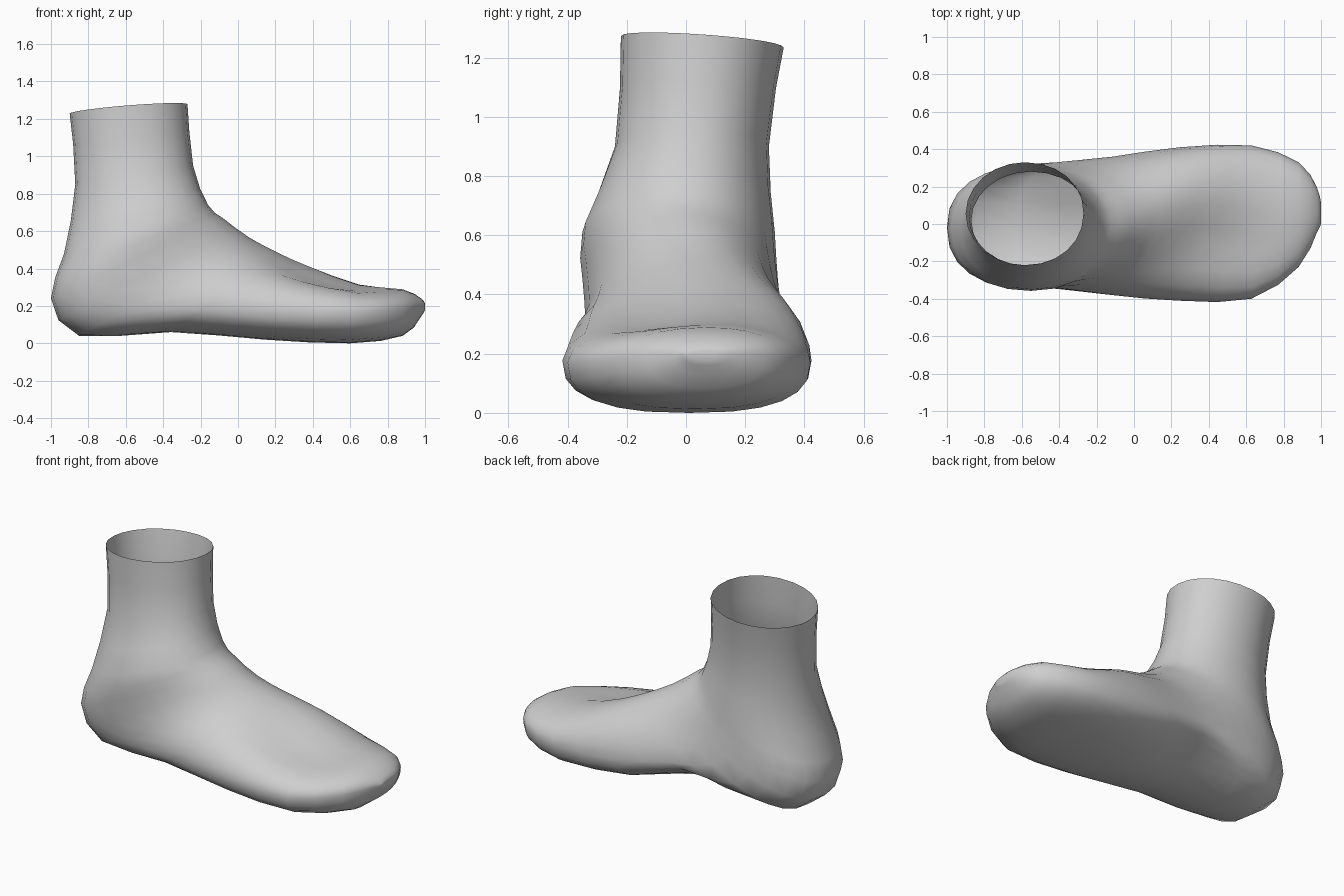
import bpy, bmesh
from math import sin, cos, exp, pi, copysign

cube = bpy.data.objects.get("Cube")
if cube:
    bpy.data.objects.remove(cube, do_unlink=True)

SIDES = 24

# Key sections from the ankle opening, round the heel, out to the toe:
# instep x and z, heel or sole x and z, lowest and highest y
KEYS = [
    (-.27, 1.28, -.9, 1.23, -.22, .33),
    (-.24, .95, -.87, .85, -.24, .28),
    (-.16, .74, -.93, .48, -.35, .3),
    (-.08, .67, -1, .24, -.35, .31),
    (.06, .57, -.85, .04, -.34, .33),
    (.22, .49, -.36, .06, -.38, .36),
    (.38, .42, .14, .02, -.41, .41),
    (.65, .32, .6, 0, -.4, .42),
    (.88, .29, .88, .04, -.23, .33),
    (.98, .24, .97, .13, -.05, .2),
    (1, .21, 1, .18, 0, .11),
]


def bell(value, centre, spread):
    return exp(-((value - centre) / spread) ** 2)


def power(value, squareness):
    """Superellipse term that keeps its sign."""
    return copysign(abs(value) ** (2 / squareness), value)


def halfway(before, start, end, after):
    """Section midway between two keys on a smooth spline."""
    return tuple((9 * (b + c) - a - d) / 16
                 for a, b, c, d in zip(before, start, end, after))


def section(top_x, top_z, bottom_x, bottom_z, y_min, y_max):
    """Closed ring leaning between an instep point and a heel or sole point."""
    ridge_shift = 0.11 * bell(top_x, 0.37, 0.33)
    hollow = 0.055 * bell(top_x, 0.42, 0.27)
    arch = bell(bottom_x, -0.33, 0.3)
    widest = 0.5 - 0.09 * bell(top_x, 0.3, 0.2) + max(0, top_x - 0.5) / 4
    underside = 2 + 0.6 * max(0, 1 - 2 * bottom_z)
    middle, half_width = (y_min + y_max) / 2, (y_max - y_min) / 2
    ring = []
    for i in range(SIDES):
        angle = 2 * pi * i / SIDES
        up, side = cos(angle), sin(angle)
        squareness = 2.1 if up > 0 else underside
        reach = 1 - widest if up > 0 else widest
        height = widest + reach * power(up, squareness)
        x = bottom_x + (top_x - bottom_x) * height
        z = bottom_z + (top_z - bottom_z) * height
        y = middle + half_width * power(side, squareness)
        if up > 0:
            y += ridge_shift * up * up
            z -= hollow * bell(y, -0.1, 0.16)
        elif y > 0:
            # Raised arch on the inner side
            z -= 0.4 * arch * y * up
            y *= 1 + 0.15 * arch * up
        ring.append((x, y, z))
    return ring


# Add a smooth in-between section after each key
sections = []
for k, (start, end) in enumerate(zip(KEYS, KEYS[1:])):
    before = KEYS[max(k - 1, 0)]
    after = KEYS[min(k + 2, len(KEYS) - 1)]
    sections += [start, halfway(before, start, end, after)]
sections.append(KEYS[-1])

# Skin the sections into one open shell
bm = bmesh.new()
loops = [[bm.verts.new(point) for point in section(*s)] for s in sections]
for vert in loops[0]:
    # Slanted opening
    vert.co.z -= 0.07 * (vert.co.y - 0.03)
for first, second in zip(loops, loops[1:]):
    for i in range(SIDES):
        j = (i + 1) % SIDES
        bm.faces.new((first[i], first[j], second[j], second[i]))
# Toe cap
bm.faces.new(loops[-1])
bmesh.ops.recalc_face_normals(bm, faces=bm.faces)
for face in bm.faces:
    face.smooth = True

# Plain grey material
grey = bpy.data.materials.new("plain grey")
grey.use_nodes = True
grey.diffuse_color = (0.62, 0.62, 0.62, 1)
grey.node_tree.nodes["Principled BSDF"].inputs["Base Color"].default_value = grey.diffuse_color

mesh = bpy.data.meshes.new("foot_shell")
bm.to_mesh(mesh)
bm.free()
mesh.materials.append(grey)
foot = bpy.data.objects.new("foot_shell", mesh)
bpy.context.collection.objects.link(foot)
